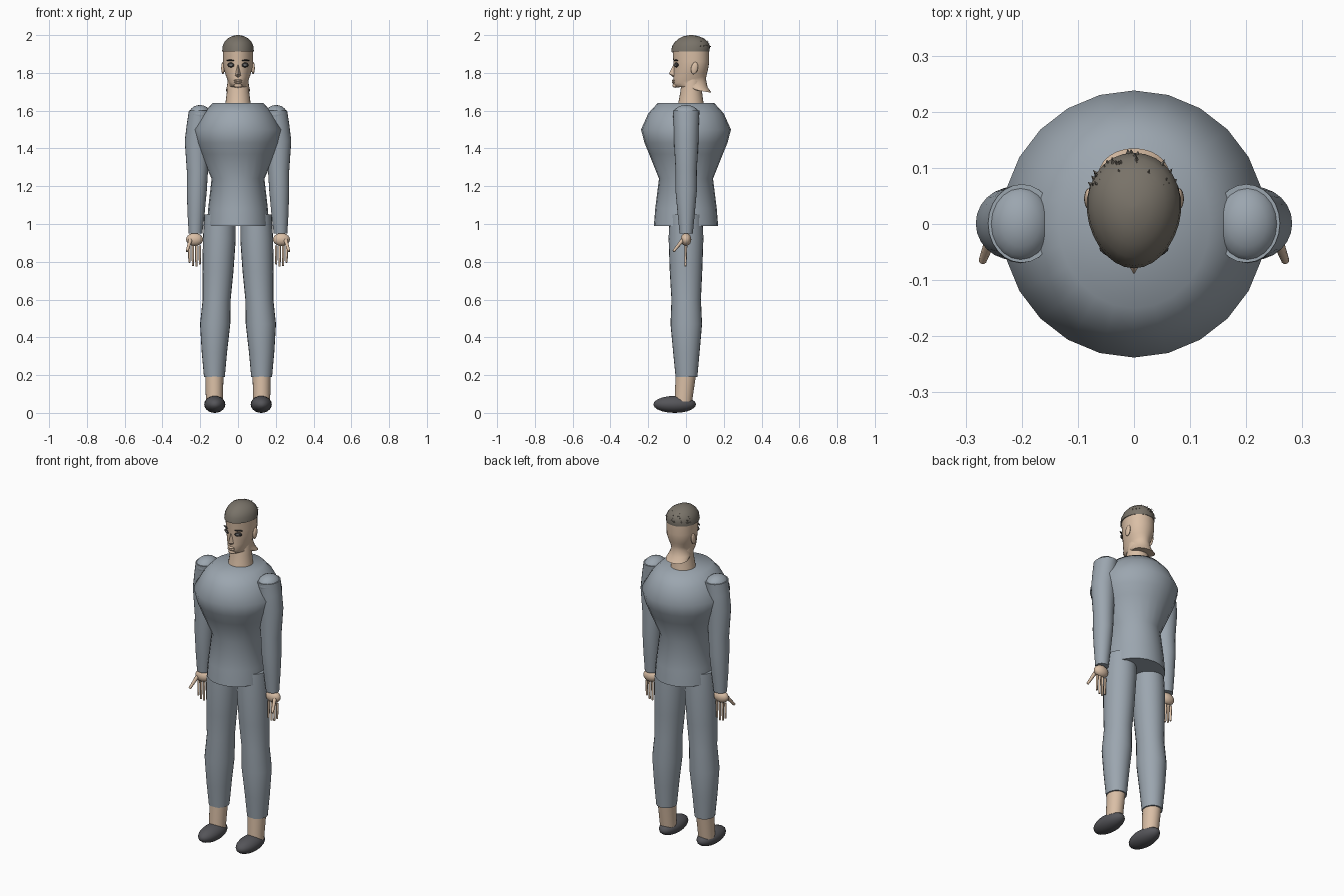
import bpy, bmesh, math, random
from mathutils import Vector, Matrix

random.seed(4)


def material(name, r, g, b):
    m = bpy.data.materials.new(name)
    m.diffuse_color = (r, g, b, 1)
    return m


CLOTH = material("grey_cloth", 0.33, 0.38, 0.43)
SKIN = material("skin", 0.70, 0.52, 0.38)
HAIR = material("brown_grey_hair", 0.19, 0.17, 0.14)
SHOE = material("dark_shoe", 0.09, 0.09, 0.10)
DARK = material("dark_lash", 0.03, 0.028, 0.028)
EYE = material("grey_eye", 0.28, 0.28, 0.28)


def finish(bm, name, mat, angle=50):
    bmesh.ops.recalc_face_normals(bm, faces=bm.faces)
    me = bpy.data.meshes.new(name)
    bm.to_mesh(me)
    bm.free()
    me.materials.append(mat)
    me.shade_smooth()
    me.set_sharp_from_angle(angle=math.radians(angle))
    ob = bpy.data.objects.new(name, me)
    bpy.context.collection.objects.link(ob)
    return ob


def loft(name, rings, mat, n=24, egg=0.0, angle=50):
    """Rings: (z_front, z_back, centre_x, half_width, y_front, y_back)."""
    bm = bmesh.new()
    loops = []
    for zf, zb, cx, w, yf, yb in rings:
        loop = []
        for i in range(n):
            a = math.tau * i / n
            c, s = math.cos(a), math.sin(a)
            y = (yf + yb) / 2 + (yb - yf) / 2 * c
            x = cx + w * s * (1 + egg * c)
            loop.append(bm.verts.new((x, y, zf + (zb - zf) * (c + 1) / 2)))
        loops.append(loop)
    for lo, hi in zip(loops, loops[1:]):
        for i in range(n):
            j = (i + 1) % n
            bm.faces.new((lo[i], lo[j], hi[j], hi[i]))
    bm.faces.new(loops[0])
    bm.faces.new(loops[-1])
    return finish(bm, name, mat, angle)


def limb(name, rings, mat, n=24):
    """Rings: (z, centre_x, half_width, y_front, y_back)."""
    return loft(name, [(r[0],) + tuple(r) for r in rings], mat, n)


def ball(name, loc, size, mat, rot=None, seg=20):
    bm = bmesh.new()
    m = Matrix.Translation(loc) @ (rot or Matrix()) @ Matrix.Diagonal((*size, 1))
    bmesh.ops.create_uvsphere(bm, u_segments=seg, v_segments=seg // 2, radius=1, matrix=m)
    return finish(bm, name, mat)


def rod(name, a, b, r1, r2, mat, n=8):
    a, b = Vector(a), Vector(b)
    d = b - a
    bm = bmesh.new()
    m = Matrix.Translation((a + b) / 2) @ d.to_track_quat('Z', 'Y').to_matrix().to_4x4()
    bmesh.ops.create_cone(bm, cap_ends=True, segments=n, radius1=r1, radius2=r2,
                          depth=d.length, matrix=m)
    return finish(bm, name, mat)


# Shirt body
limb("shirt_body", [
    (0.99, 0, 0.165, -0.17, 0.17), (1.08, 0, 0.158, -0.163, 0.163),
    (1.24, 0, 0.140, -0.143, 0.143), (1.37, 0, 0.197, -0.195, 0.195),
    (1.43, 0, 0.220, -0.22, 0.22), (1.50, 0, 0.236, -0.238, 0.238),
    (1.585, 0, 0.185, -0.20, 0.20), (1.64, 0, 0.135, -0.15, 0.15)], CLOTH)

# Neck
limb("neck", [(1.60, 0, 0.072, -0.05, 0.10), (1.66, 0, 0.064, -0.037, 0.09),
              (1.70, 0, 0.059, -0.03, 0.085), (1.78, 0, 0.055, -0.02, 0.085)], SKIN)

# Arms, hands, legs and feet
for side, s in (("left", -1), ("right", 1)):
    limb(side + "_sleeve", [
        (0.95, s * 0.225, 0.036, -0.034, 0.036), (1.05, s * 0.222, 0.045, -0.044, 0.046),
        (1.18, s * 0.218, 0.053, -0.056, 0.058), (1.28, s * 0.215, 0.056, -0.055, 0.057),
        (1.44, s * 0.215, 0.067, -0.064, 0.066), (1.53, s * 0.207, 0.064, -0.066, 0.068),
        (1.60, s * 0.200, 0.060, -0.069, 0.071)], CLOTH)
    ball(side + "_shoulder", (s * 0.202, 0, 1.58), (0.058, 0.07, 0.05), CLOTH)
    ball(side + "_palm", (s * 0.230, 0, 0.918), (0.045, 0.028, 0.034), SKIN)
    for k in range(4):
        x = s * (0.202 + 0.0185 * k)
        tip = 0.775 + (0.012, 0, 0.004, 0.02)[k]
        rod(f"{side}_finger_{k}", (x, 0, 0.885), (x, -0.003, tip), 0.007, 0.0055, SKIN)
    rod(side + "_thumb", (s * 0.252, -0.018, 0.915), (s * 0.270, -0.066, 0.855),
        0.011, 0.007, SKIN)

    limb(side + "_trouser_leg", [
        (0.19, s * 0.125, 0.055, -0.055, 0.060), (0.32, s * 0.125, 0.067, -0.068, 0.072),
        (0.47, s * 0.121, 0.080, -0.082, 0.085), (0.60, s * 0.113, 0.074, -0.077, 0.079),
        (0.75, s * 0.106, 0.082, -0.086, 0.086), (0.92, s * 0.099, 0.087, -0.092, 0.092),
        (1.05, s * 0.095, 0.083, -0.088, 0.088)], CLOTH)
    limb(side + "_ankle", [(0.06, s * 0.125, 0.045, -0.060, 0.032),
                           (0.20, s * 0.125, 0.048, -0.055, 0.053)], SKIN)
    ball(side + "_shoe", (s * 0.123, -0.060, 0.045), (0.056, 0.113, 0.045), SHOE)

    # Ears, eyes and brows
    ball(side + "_ear", (s * 0.080, 0.045, 1.825), (0.009, 0.018, 0.033), SKIN,
         Matrix.Rotation(-0.2, 4, 'X'))
    turn = Matrix.Rotation(s * 0.42, 4, 'Z')
    ball(side + "_eye_socket", (s * 0.037, -0.051, 1.842), (0.021, 0.008, 0.013), DARK, turn, 12)
    ball(side + "_eye", (s * 0.037, -0.055, 1.841), (0.012, 0.007, 0.006), EYE, turn, 12)
    ball(side + "_brow", (s * 0.040, -0.053, 1.866), (0.024, 0.007, 0.004), DARK, turn, 12)

# Head, from the flared nape up to the crown
loft("head", [
    (1.715, 1.695, 0, 0.064, 0.015, 0.135), (1.725, 1.725, 0, 0.060, -0.025, 0.114),
    (1.722, 1.765, 0, 0.050, -0.058, 0.106), (1.742, 1.785, 0, 0.056, -0.068, 0.108),
    (1.775, 1.805, 0, 0.066, -0.066, 0.113), (1.825, 1.83, 0, 0.076, -0.064, 0.119),
    (1.86, 1.86, 0, 0.079, -0.067, 0.123), (1.93, 1.93, 0, 0.080, -0.072, 0.121)],
    SKIN, n=28, egg=0.12, angle=70)

# Nose, lips and chin
bm = bmesh.new()
bridge, tip, wl, wr, base = [bm.verts.new(p) for p in (
    (0, -0.062, 1.855), (0, -0.090, 1.795), (-0.017, -0.060, 1.785),
    (0.017, -0.060, 1.785), (0, -0.066, 1.776))]
for f in ((bridge, wl, tip), (bridge, tip, wr), (wl, base, tip), (tip, base, wr),
          (bridge, wr, base, wl)):
    bm.faces.new(f)
finish(bm, "nose", SKIN, 30)
for name, z in (("upper_lip", 1.760), ("lower_lip", 1.750)):
    ball(name, (0, -0.066, z), (0.022, 0.009, 0.006), SKIN, None, 12)
ball("chin", (0, -0.058, 1.733), (0.022, 0.014, 0.012), SKIN, None, 12)

# Cropped hair cap
loft("hair_cap", [
    (1.912, 1.912, 0, 0.084, -0.079, 0.124), (1.94, 1.94, 0, 0.082, -0.074, 0.127),
    (1.963, 1.963, 0, 0.072, -0.060, 0.117), (1.982, 1.982, 0, 0.055, -0.037, 0.096),
    (1.995, 1.995, 0, 0.031, -0.010, 0.064), (2.0, 2.0, 0, 0.006, 0.02, 0.034)],
    HAIR, n=28, egg=0.1, angle=80)

# Short spiky tufts at the back of the crown
bm = bmesh.new()
for i in range(44):
    a = random.uniform(-1.15, 1.15)
    h = random.uniform(0.1, 0.95)
    r = math.sqrt(1 - h * h * 0.75)
    p = Vector((0.082 * r * math.sin(a), 0.025 + 0.1 * r * math.cos(a), 1.925 + 0.055 * h))
    out = Vector((math.sin(a) * 0.4, 0.7 * math.cos(a), random.uniform(-0.3, 0.7))).normalized()
    across = Vector((math.cos(a), -math.sin(a), random.uniform(-0.5, 0.5))) * 0.006
    end = p + out * random.uniform(0.008, 0.018)
    end.y, end.z = min(end.y, 0.134), min(end.z, 1.997)
    v = [bm.verts.new(q) for q in (p - across, p + across, p + Vector((0, 0, 0.006)), end)]
    for f in ((0, 1, 3), (1, 2, 3), (2, 0, 3), (0, 2, 1)):
        bm.faces.new([v[k] for k in f])
finish(bm, "hair_tufts", HAIR, 20)
